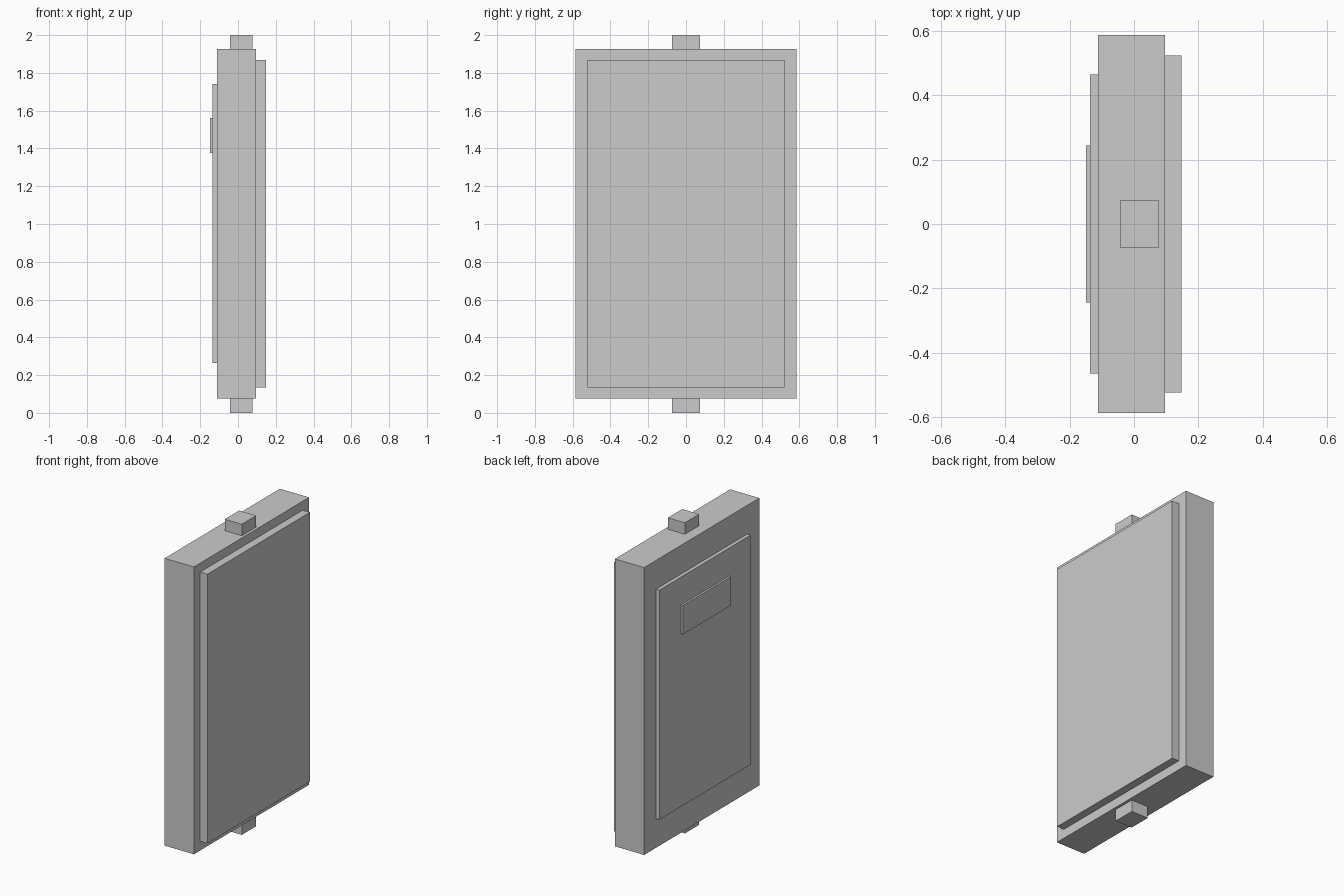
import bpy

if "Cube" in bpy.data.objects:
    bpy.data.objects.remove(bpy.data.objects["Cube"])


def box(name, x, y_half, z):
    """Box spanning x and z ranges, centred on y = 0."""
    bpy.ops.mesh.primitive_cube_add(
        size=1, location=((x[0] + x[1]) / 2, 0, (z[0] + z[1]) / 2))
    ob = bpy.context.object
    ob.name = name
    ob.scale = (x[1] - x[0], 2 * y_half, z[1] - z[0])
    bpy.ops.object.transform_apply(location=False, rotation=False, scale=True)
    return ob


# Main slab
box("body", (-0.112, 0.096), 0.586, (0.076, 1.926))

# Raised panel on the right face
box("front_panel", (0.096, 0.147), 0.522, (0.135, 1.868))

# Stepped panel and small plate on the left face
box("back_panel", (-0.136, -0.112), 0.464, (0.263, 1.741))
box("back_plate", (-0.149, -0.136), 0.244, (1.375, 1.561))

# Pivot pegs at both ends
for name, z in (("bottom_peg", (0.0, 0.076)), ("top_peg", (1.926, 2.0))):
    box(name, (-0.043, 0.078), 0.073, z)
